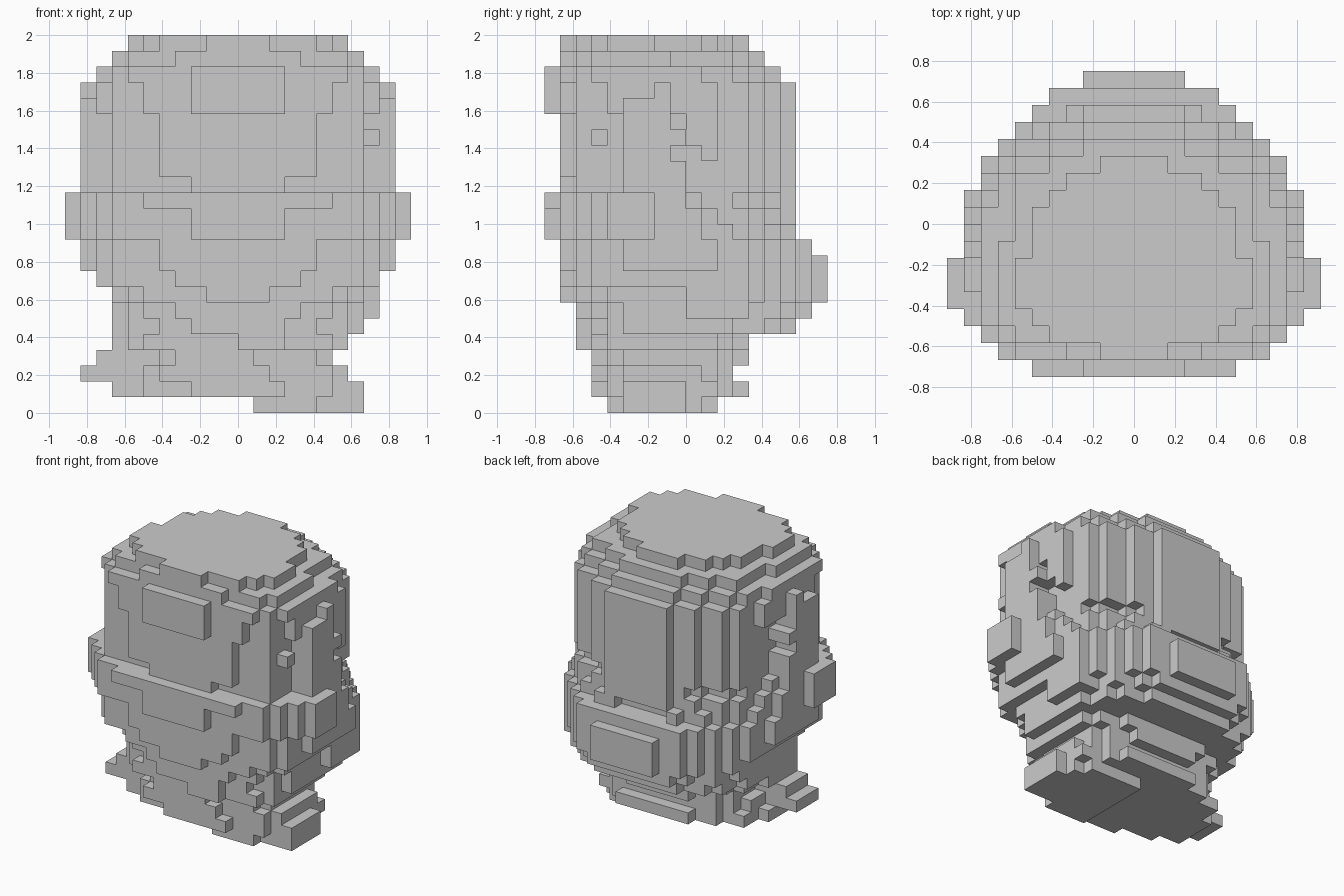
import bpy
import bmesh
from mathutils import Vector

UNIT = 1 / 12          # edge of one block
parts = {}             # part name -> set of block cells

default_cube = bpy.data.objects.get("Cube")
if default_cube:
    bpy.data.objects.remove(default_cube, do_unlink=True)

grey = bpy.data.materials.new("plain grey")
grey.use_nodes = True
colour = (0.6, 0.6, 0.6, 1)
grey.diffuse_color = colour
grey.node_tree.nodes["Principled BSDF"].inputs["Base Color"].default_value = colour


def box(name, x_range, y_range, z_range, mirror=False, cut=False):
    """Add or cut a block of cells, optionally on both sides."""
    cells = {(x, y, z) for x in range(*x_range) for y in range(*y_range) for z in range(*z_range)}
    if mirror:
        cells |= {(-1 - x, y, z) for x, y, z in cells}
    target = parts.setdefault(name, set())
    if cut:
        target -= cells
    else:
        target |= cells


def slab(name, z_range, back, half_widths):
    """Stack rows of cells from the back towards the front."""
    for row, half in enumerate(half_widths):
        y = back - 1 - row
        box(name, (-half, half), (y, y + 1), z_range)


def build(name, cells, solid):
    """Make a mesh from the exposed cell sides."""
    bm = bmesh.new()
    corners = {}

    def corner(point):
        key = tuple(round(c) for c in point)
        if key not in corners:
            corners[key] = bm.verts.new(Vector(key) * UNIT)
        return corners[key]

    for cell in sorted(cells):
        for axis in range(3):
            for sign in (-1, 1):
                step = Vector((0, 0, 0))
                step[axis] = sign
                if tuple(int(c + s) for c, s in zip(cell, step)) in solid:
                    continue
                u, v = Vector((0, 0, 0)), Vector((0, 0, 0))
                u[(axis + 1) % 3] = 1
                v[(axis + 2) % 3] = 1
                start = Vector(cell) + (step if sign > 0 else Vector((0, 0, 0)))
                loop = [start, start + u, start + u + v, start + v]
                if sign < 0:
                    loop.reverse()
                bm.faces.new([corner(p) for p in loop])
    mesh = bpy.data.meshes.new(name)
    bm.to_mesh(mesh)
    bm.free()
    mesh.materials.append(grey)
    bpy.context.collection.objects.link(bpy.data.objects.new(name, mesh))


# Stepped crown
slab("crown", (23, 24), 4, [2, 4, 5, 6, 6, 6, 7, 7, 7, 6, 5, 2])
slab("crown", (22, 23), 5, [3, 5, 7, 7, 7, 7, 8, 8, 8, 8, 8, 7, 4])
slab("crown", (21, 22), 6, [3, 5, 7, 8, 8, 9, 9, 9, 9, 9, 9, 9, 8, 7])

# Upper dome, wider around its top, with recessed temples
slab("dome", (19, 21), 7, [3, 5, 7, 8, 8, 9, 9, 9, 9, 9, 9, 9, 8, 8, 6])
slab("dome", (14, 19), 7, [3, 5, 7, 8, 8, 8, 8, 8, 8, 9, 9, 8, 8, 8, 5])
box("dome", (3, 5), (-8, -7), (14, 15), mirror=True, cut=True)
box("temple_stud", (8, 9), (-6, -5), (17, 18))

# Side plates in front of the recesses, with ragged back edges
box("side_plates", (8, 10), (-4, -1), (14, 20), mirror=True)
box("side_plates", (9, 10), (-2, -1), (20, 21), mirror=True)
box("side_plates", (8, 10), (-1, 0), (14, 16), mirror=True)
box("side_plates", (8, 10), (-1, 0), (17, 18), mirror=True)
box("side_ledges", (8, 9), (0, 2), (17, 19))
box("side_ledges", (8, 9), (1, 2), (16, 17))

# Raised forehead panel
box("forehead_panel", (-3, 3), (-9, -8), (19, 22))

# Brow band, drawn in at the back, with side pads
slab("band", (13, 14), 7, [3, 4, 5, 7, 8, 8, 9, 10, 10, 10, 10, 10, 10, 9, 8])
slab("band", (12, 13), 7, [3, 5, 7, 8, 8, 9, 10, 10, 10, 10, 10, 10, 10, 9, 8])
slab("band", (11, 12), 7, [4, 6, 7, 8, 9, 9, 10, 10, 10, 10, 10, 10, 10, 9, 8])
box("band", (-3, 2), (6, 7), (11, 12), cut=True)
box("side_pads", (10, 11), (-5, -2), (11, 14), mirror=True)
box("brow_plate", (-6, 6), (-9, -8), (13, 14))
box("brow_plate", (-3, 3), (-9, -8), (11, 13))

# Jaw narrowing downwards
slab("jaw", (9, 11), 8, [5, 6, 7, 8, 9, 9, 10, 10, 10, 10, 10, 10, 9, 9, 8, 5])
slab("jaw", (8, 9), 8, [5, 6, 7, 8, 9, 9, 9, 9, 9, 9, 9, 9, 9, 9, 8, 4])
slab("jaw", (7, 8), 8, [5, 6, 7, 8, 8, 8, 8, 8, 8, 8, 8, 8, 8, 7, 6, 2])
slab("jaw", (6, 7), 8, [4, 5, 7, 7, 8, 8, 8, 8, 8, 8, 8, 8, 7, 6, 4])
slab("jaw", (5, 6), 7, [4, 6, 7, 7, 8, 8, 8, 8, 8, 8, 8, 7, 5, 3])
box("jaw", (8, 9), (0, 4), (6, 8))
box("back_panel", (-3, 3), (8, 9), (7, 10))

# Neck
slab("neck", (4, 5), 4, [4, 6, 7, 7, 7, 7, 7, 7, 7, 6])
slab("neck", (3, 4), 4, [3, 5, 6, 6, 6, 6, 6, 6, 5])
box("neck", (0, 3), (-7, -6), (4, 5))
box("neck", (-4, 1), (-6, -5), (3, 4))
box("neck", (-8, -7), (-4, 0), (4, 5))

# Uneven collar, flared to one side and deeper on the other
slab("collar", (2, 3), 3, [5, 6, 7, 7, 7, 7, 7, 6])
slab("collar", (1, 2), 3, [5, 7, 7, 8, 8, 8, 8, 6])
box("collar", (-5, 2), (-6, -5), (2, 3))
box("collar", (-3, 3), (-6, -5), (1, 2))
box("collar", (-3, 4), (3, 4), (1, 2))
box("collar", (-9, -6), (-4, -1), (3, 4))
box("collar", (-10, -7), (-4, -1), (2, 3))
slab("collar_foot", (0, 1), 2, [6, 7, 8, 8, 8, 8, 5])
box("collar_foot", (-8, 1), (-5, 2), (0, 1), cut=True)

solid_cells = set().union(*parts.values())
for part_name, part_cells in parts.items():
    build(part_name, part_cells, solid_cells)
